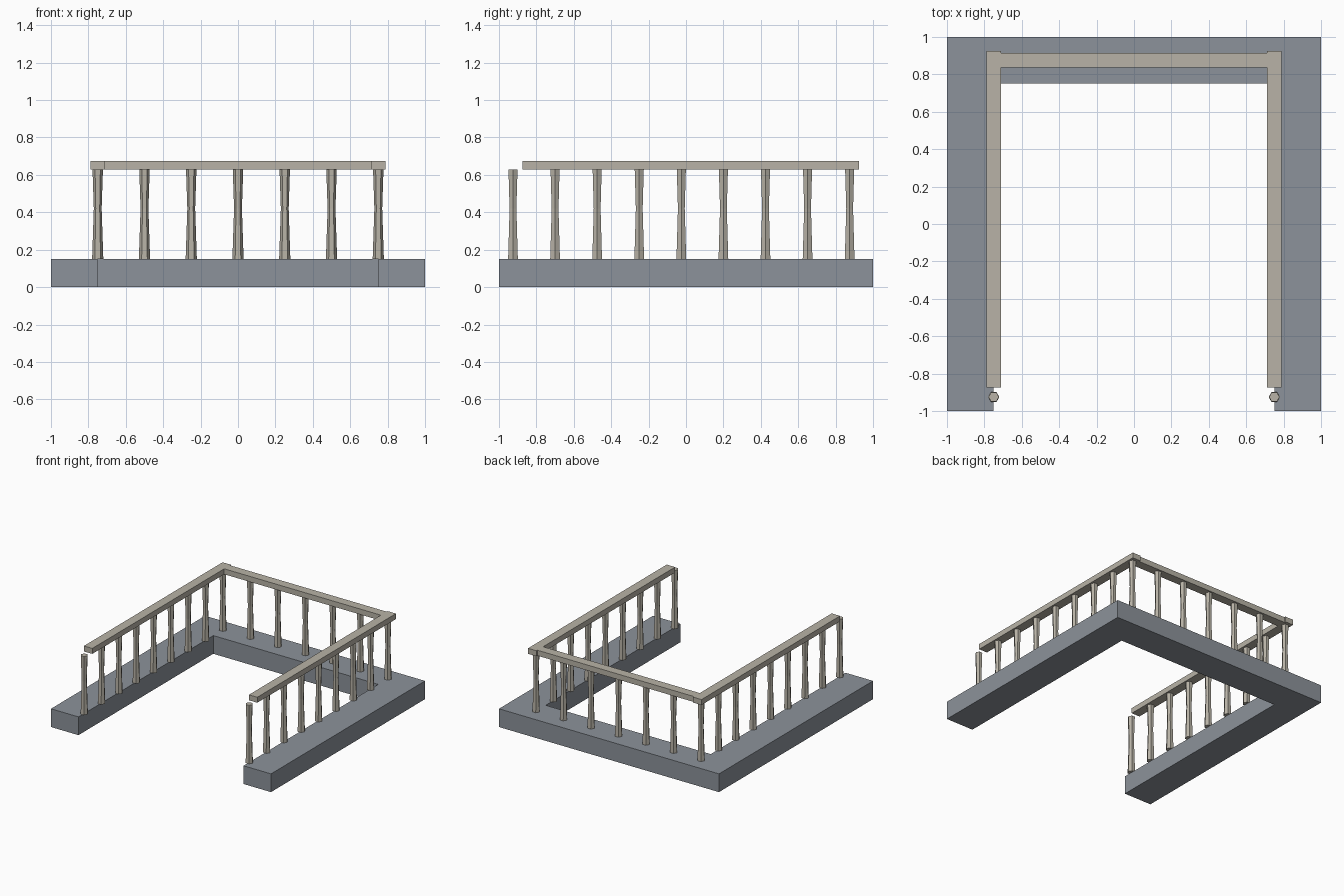
import bpy
import bmesh
import math

cube = bpy.data.objects.get("Cube")
if cube:
    bpy.data.objects.remove(cube, do_unlink=True)


def material(name, rgb):
    mat = bpy.data.materials.new(name)
    mat.use_nodes = True
    mat.diffuse_color = (*rgb, 1)
    mat.node_tree.nodes["Principled BSDF"].inputs["Base Color"].default_value = (*rgb, 1)
    return mat


stone = material("slate_grey", (0.265, 0.29, 0.325))
wood = material("pale_beige", (0.48, 0.45, 0.385))

FLOOR, RAIL_BOTTOM, RAIL_TOP = 0.15, 0.63, 0.675
SIDE_X, BACK_Y = 0.75, 0.875


def add_object(name, bm, mat):
    bmesh.ops.recalc_face_normals(bm, faces=bm.faces)
    mesh = bpy.data.meshes.new(name)
    bm.to_mesh(mesh)
    bm.free()
    mesh.materials.append(mat)
    obj = bpy.data.objects.new(name, mesh)
    bpy.context.collection.objects.link(obj)
    return obj


def prism(name, outline, z0, z1, mat):
    """Extrude a flat outline from z0 up to z1."""
    bm = bmesh.new()
    face = bm.faces.new([bm.verts.new((x, y, z0)) for x, y in outline])
    top = bmesh.ops.extrude_face_region(bm, geom=[face])["geom"]
    verts = [v for v in top if isinstance(v, bmesh.types.BMVert)]
    bmesh.ops.translate(bm, verts=verts, vec=(0, 0, z1 - z0))
    return add_object(name, bm, mat)


def rail(name, x0, x1, y0, y1):
    outline = [(x0, y0), (x1, y0), (x1, y1), (x0, y1)]
    return prism(name, outline, RAIL_BOTTOM, RAIL_TOP, wood)


def baluster_mesh():
    """Hexagonal post with a narrow waist, closed at both ends."""
    profile = [(FLOOR, 0.03), (0.42, 0.021), (RAIL_BOTTOM, 0.028)]
    bm = bmesh.new()
    rings = [[bm.verts.new((r * math.cos(i * math.pi / 3),
                            r * math.sin(i * math.pi / 3), z)) for i in range(6)]
             for z, r in profile]
    for low, high in zip(rings, rings[1:]):
        for i in range(6):
            j = (i + 1) % 6
            bm.faces.new((low[i], low[j], high[j], high[i]))
    bm.faces.new(rings[0])
    bm.faces.new(rings[-1])
    return add_object("baluster", bm, wood)


# U-shaped floor slab, open at the front
prism("floor_slab", [(-1, -1), (-0.75, -1), (-0.75, 0.75), (0.75, 0.75),
                     (0.75, -1), (1, -1), (1, 1), (-1, 1)], 0, FLOOR, stone)

# Handrails
for side, sign in (("left", 1), ("right", -1)):
    x0, x1 = sorted((sign * 0.712, sign * 0.788))
    rail(side + "_handrail", x0, x1, -0.875, 0.925)
rail("back_handrail", -0.712, 0.712, 0.838, 0.913)

# Balusters along both sides and the back
spots = [(sign * SIDE_X, BACK_Y - 0.225 * i) for sign in (-1, 1) for i in range(9)]
spots += [(0.25 * i, BACK_Y) for i in range(-2, 3)]
first = baluster_mesh()
for n, (x, y) in enumerate(spots):
    post = first
    if n:
        post = bpy.data.objects.new("baluster", first.data)
        bpy.context.collection.objects.link(post)
    post.location = (x, y, 0)
